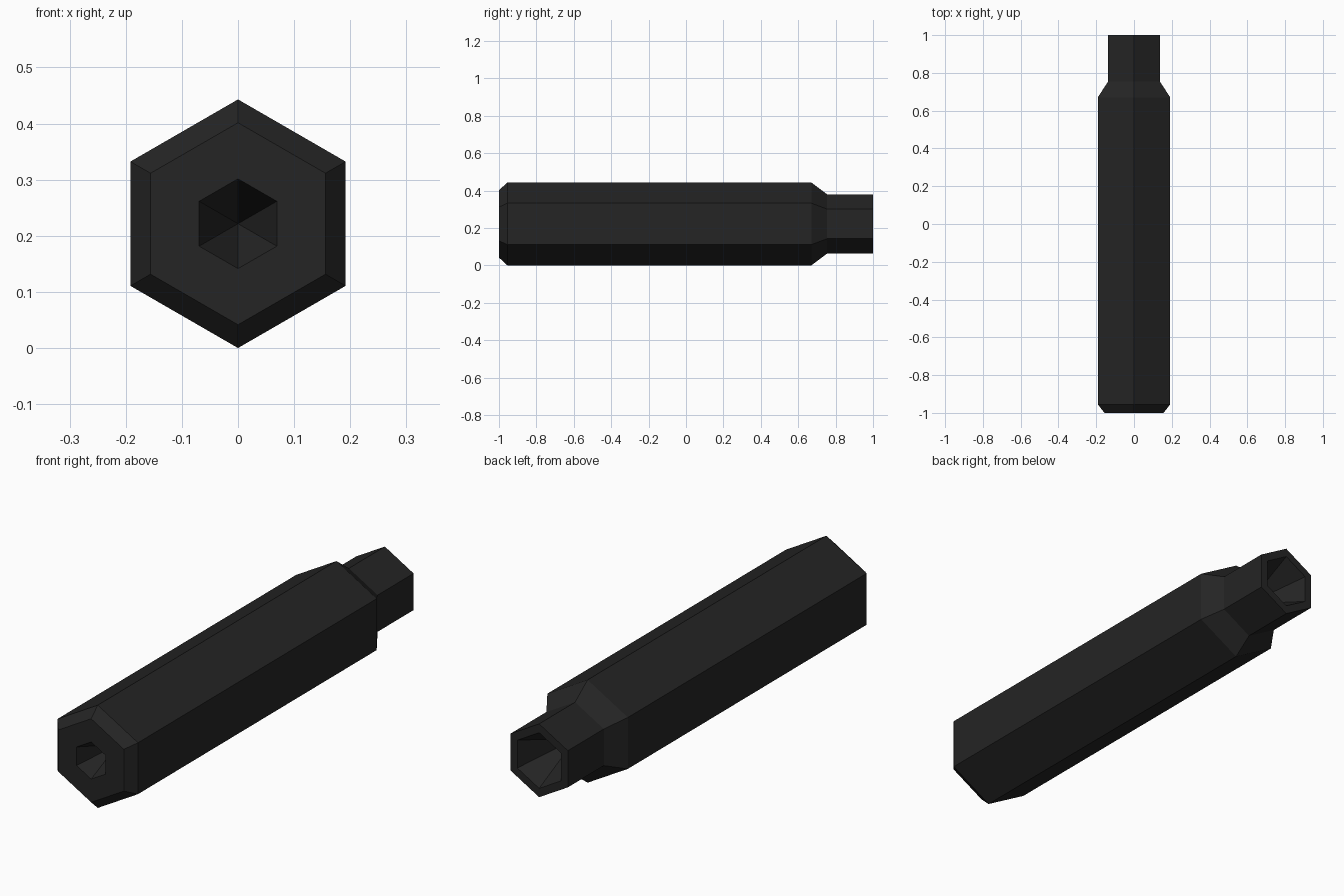
import bpy, bmesh, math

if "Cube" in bpy.data.objects:
    bpy.data.objects.remove(bpy.data.objects["Cube"])

R = 0.2215  # outer hexagon radius, also the axis height

# (y, radius) rings from the front socket over the body to the rear socket
profile = [(-1.0, 0.08), (-1.0, 0.18), (-0.955, R), (0.67, R),
           (0.755, 0.158), (1.0, 0.158), (1.0, 0.12)]
front_tip, rear_tip = -0.82, 0.75  # ends of the conical sockets

bm = bmesh.new()


def ring(y, r):
    return [bm.verts.new((r * math.sin(k * math.pi / 3), y,
                          R + r * math.cos(k * math.pi / 3))) for k in range(6)]


# Hexagonal body
rings = [ring(y, r) for y, r in profile]
for a, b in zip(rings, rings[1:]):
    for k in range(6):
        n = (k + 1) % 6
        bm.faces.new((a[k], a[n], b[n], b[k]))

# Conical sockets at both ends
for loop, y in ((rings[0], front_tip), (rings[-1], rear_tip)):
    tip = bm.verts.new((0, y, R))
    for k in range(6):
        bm.faces.new((loop[k], loop[(k + 1) % 6], tip))

bmesh.ops.recalc_face_normals(bm, faces=bm.faces[:])
mesh = bpy.data.meshes.new("hex_barrel")
bm.to_mesh(mesh)
bm.free()

# Near-black metal
mat = bpy.data.materials.new("near black")
mat.diffuse_color = (0.018, 0.018, 0.018, 1)
mat.use_nodes = True
mat.node_tree.nodes["Principled BSDF"].inputs["Base Color"].default_value = mat.diffuse_color
mesh.materials.append(mat)
bpy.context.collection.objects.link(bpy.data.objects.new("hex_barrel", mesh))
